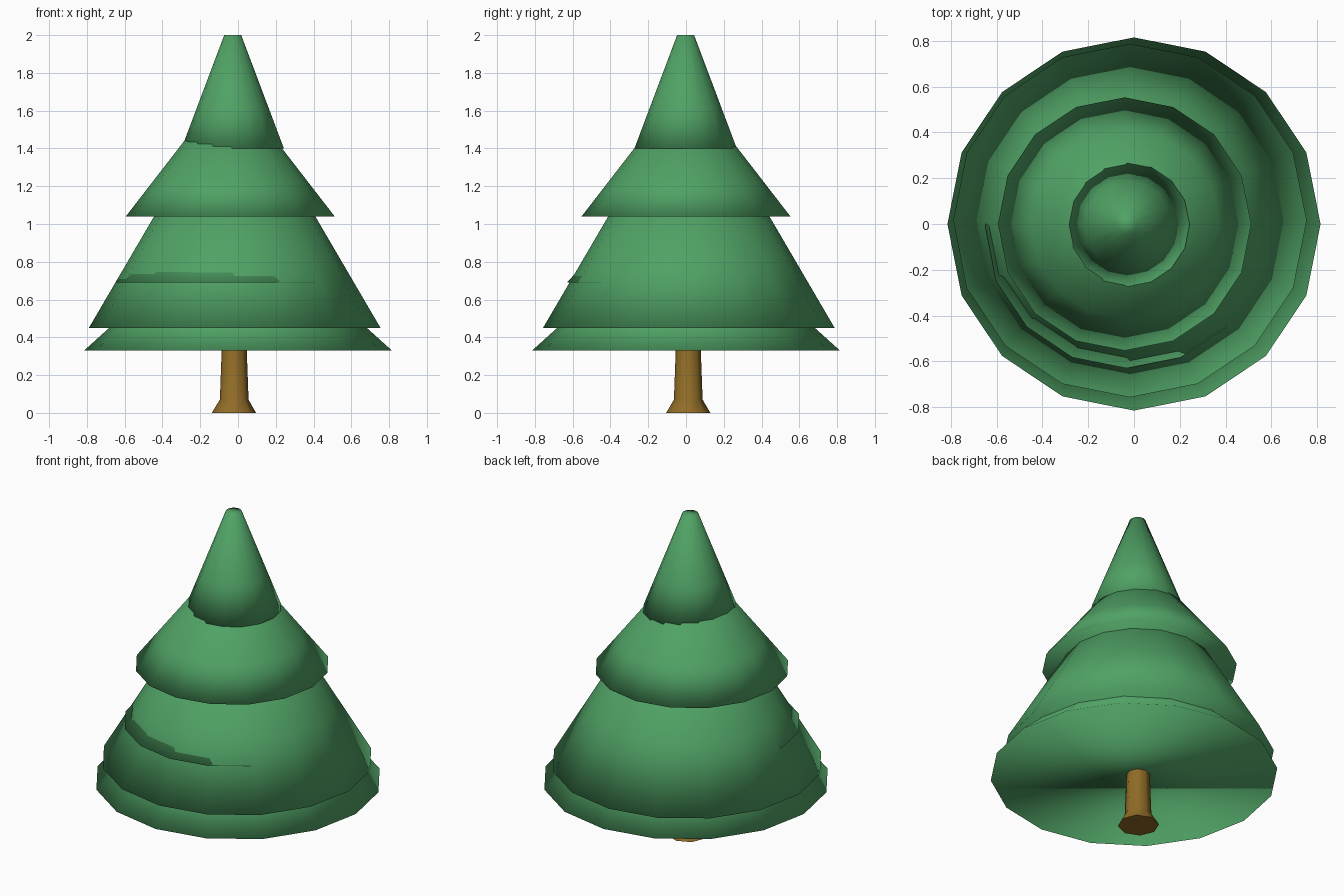
import bpy, bmesh
from math import cos, sin, tau, radians

if "Cube" in bpy.data.objects:
    bpy.data.objects.remove(bpy.data.objects["Cube"])


def material(name, color):
    m = bpy.data.materials.new(name)
    m.diffuse_color = color
    m.use_nodes = True
    m.node_tree.nodes["Principled BSDF"].inputs["Base Color"].default_value = m.diffuse_color
    return m


GREEN = material("needles", (0.08, 0.36, 0.13, 1))
BROWN = material("bark", (0.28, 0.15, 0.02, 1))


def lathe(name, profile, sides, mat, sharp=None):
    """Closed stack of rings; profile rows are (centre x, centre y, z, radius)."""
    bm = bmesh.new()
    rings = [[bm.verts.new((cx + r * cos(tau * i / sides), cy + r * sin(tau * i / sides), z))
              for i in range(sides)] for cx, cy, z, r in profile]
    for a, b in zip(rings, rings[1:]):
        for i in range(sides):
            j = (i + 1) % sides
            bm.faces.new((a[i], a[j], b[j], b[i]))
    bm.faces.new(rings[0][::-1])
    bm.faces.new(rings[-1])
    for f in bm.faces:
        f.smooth = True
    mesh = bpy.data.meshes.new(name)
    bm.to_mesh(mesh)
    bm.free()
    mesh.materials.append(mat)
    ob = bpy.data.objects.new(name, mesh)
    bpy.context.collection.objects.link(ob)
    if sharp:
        bpy.ops.object.select_all(action='DESELECT')
        ob.select_set(True)
        bpy.context.view_layer.objects.active = ob
        bpy.ops.object.shade_smooth_by_angle(angle=radians(sharp))
    return ob


def tier(name, cx, cy, z0, r0, z1, r1, t):
    """Branch layer: truncated cone with one extra loop at fraction t."""
    mid = (cx, cy, z0 + (z1 - z0) * t, r0 + (r1 - r0) * t)
    lathe(name, [(cx, cy, z0, r0), mid, (cx, cy, z1, r1)], 16, GREEN)


# Trunk with flared foot
lathe("trunk", [(-0.022, 0.012, 0, 0.117), (-0.02, 0.012, 0.07, 0.076),
                (-0.02, 0.012, 0.45, 0.062)], 8, BROWN, sharp=60)

# Branch layers from the bottom up
tier("branches_bottom", 0, 0, 0.33, 0.815, 0.75, 0.35, 0.5)
tier("branches_lower", -0.0175, 0.015, 0.45, 0.772, 1.18, 0.345, 0.5)
tier("branches_inner", -0.032, -0.012, 0.69, 0.618, 1.1, 0.25, 0.5)
tier("branches_upper", -0.041, 0, 1.04, 0.553, 1.5, 0.197, 0.4)
tier("branches_top", -0.028, -0.002, 1.4, 0.271, 2.0, 0.045, 0.36)
